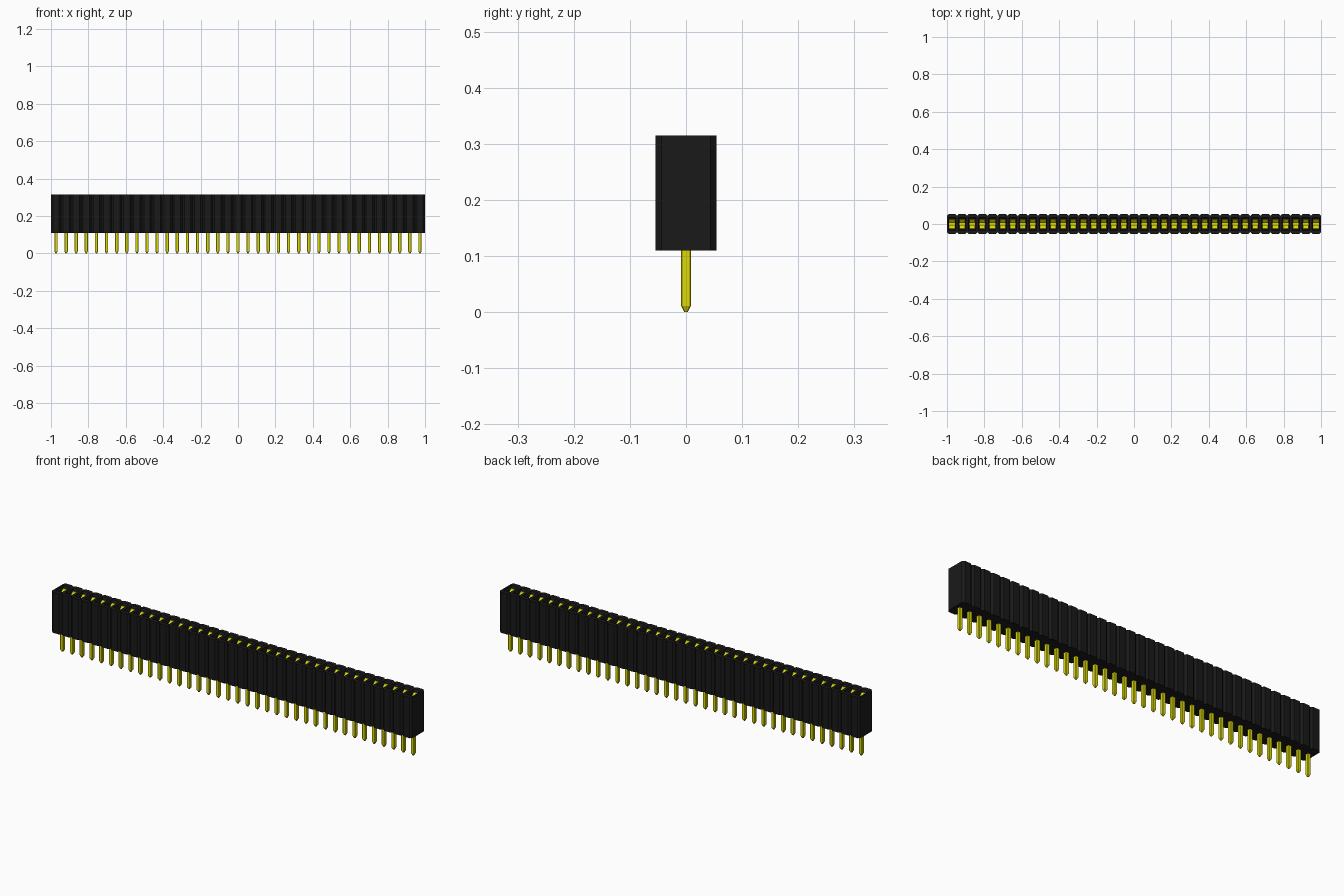
import bpy
import bmesh

COUNT = 37
PITCH = 2 / COUNT
HALF = PITCH / 2
CENTRES = [-1 + PITCH * (i + 0.5) for i in range(COUNT)]

cube = bpy.data.objects.get("Cube")
if cube:
    bpy.data.objects.remove(cube, do_unlink=True)


def make_material(name, rgb):
    mat = bpy.data.materials.new(name)
    mat.use_nodes = True
    mat.diffuse_color = (*rgb, 1)
    bsdf = mat.node_tree.nodes["Principled BSDF"]
    bsdf.inputs["Base Color"].default_value = (*rgb, 1)
    bsdf.inputs["Roughness"].default_value = 0.6
    return mat


def ring(bm, cx, hx, hy, chamfer, z):
    """Rectangle with cut corners, listed counter-clockwise."""
    a, b = hx - chamfer, hy - chamfer
    pts = [(hx, -b), (hx, b), (a, hy), (-a, hy),
           (-hx, b), (-hx, -b), (-a, -hy), (a, -hy)]
    return [bm.verts.new((cx + x, y, z)) for x, y in pts]


def loft(bm, cx, sections):
    """Skin a stack of cut-corner rectangles and cap both ends."""
    rings = [ring(bm, cx, *s) for s in sections]
    for low, high in zip(rings, rings[1:]):
        for i in range(8):
            j = (i + 1) % 8
            bm.faces.new((low[i], low[j], high[j], high[i]))
    bm.faces.new(rings[0][::-1])
    bm.faces.new(rings[-1])


def ribbon(bm, cx, half_width, path, side):
    """Thin bent strip following a (y, z) path on one side of the slot."""
    thick = 0.004
    outline = path + [(y + thick, z) for y, z in reversed(path)]
    left, right = ([bm.verts.new((cx + s * half_width, side * y, z))
                    for y, z in outline] for s in (-1, 1))
    n, m = len(outline), len(path)
    for i in range(n):
        j = (i + 1) % n
        bm.faces.new((left[i], left[j], right[j], right[i]))
    for edge in (left, right):
        for i in range(m - 1):
            bm.faces.new((edge[i], edge[i + 1], edge[n - 2 - i], edge[n - 1 - i]))


def finish(bm, name, mat):
    bmesh.ops.remove_doubles(bm, verts=bm.verts, dist=0.0001)
    bmesh.ops.recalc_face_normals(bm, faces=bm.faces)
    mesh = bpy.data.meshes.new(name)
    bm.to_mesh(mesh)
    bm.free()
    mesh.materials.append(mat)
    obj = bpy.data.objects.new(name, mesh)
    bpy.context.collection.objects.link(obj)


black = make_material("black plastic", (0.01, 0.01, 0.01))
gold = make_material("yellow metal", (0.73, 0.7, 0.002))

# Housing: outer wall, top rim, funnel and slot for every position
bm = bmesh.new()
for cx in CENTRES:
    loft(bm, cx, [
        (HALF, 0.054, 0.01, 0.11),
        (HALF, 0.054, 0.01, 0.315),
        (0.02, 0.034, 0.001, 0.315),
        (0.017, 0.03, 0.001, 0.305),
        (0.017, 0.03, 0.001, 0.15),
    ])
# Drop the hidden walls between neighbouring positions
bm.normal_update()
borders = [-1 + PITCH * i for i in range(1, COUNT)]
hidden = [f for f in bm.faces if abs(f.normal.x) > 0.99
          and any(abs(f.calc_center_median().x - b) < 0.001 for b in borders)]
bmesh.ops.delete(bm, geom=hidden, context="FACES")
finish(bm, "housing", black)

# Pins with tapered tips
bm = bmesh.new()
for cx in CENTRES:
    loft(bm, cx, [
        (0.003, 0.003, 0.001, 0),
        (0.0087, 0.0087, 0.002, 0.011),
        (0.0087, 0.0087, 0.002, 0.155),
    ])
finish(bm, "pins", gold)

# Spring contacts: a base plate and two facing flared leaves in each slot
leaf = [(0.024, 0.152), (0.023, 0.2), (0.006, 0.285), (0.024, 0.302)]
bm = bmesh.new()
for cx in CENTRES:
    loft(bm, cx, [(0.015, 0.028, 0.001, 0.152), (0.015, 0.028, 0.001, 0.157)])
    for side in (-1, 1):
        ribbon(bm, cx, 0.015, leaf, side)
finish(bm, "spring_contacts", gold)
